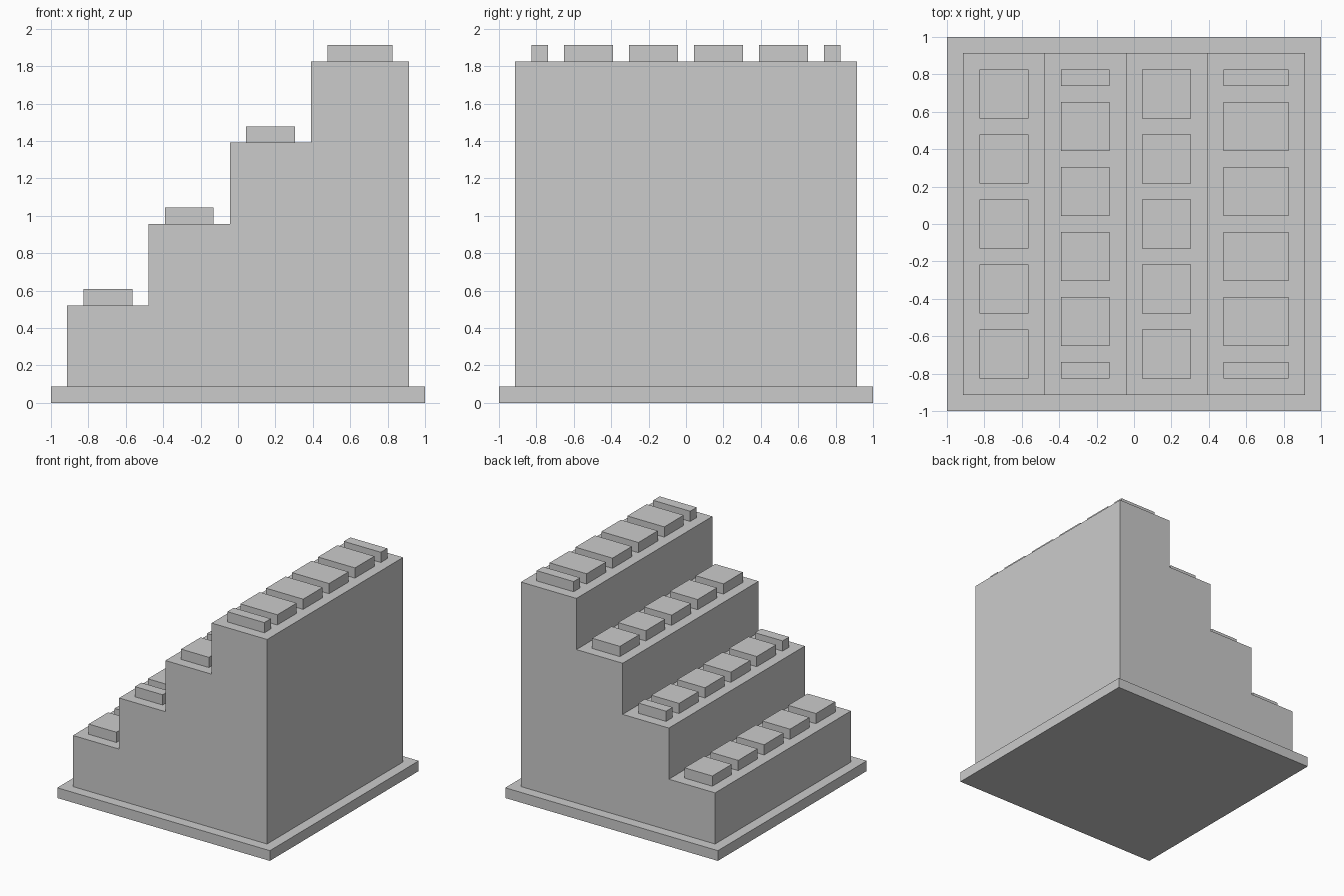
import bpy, bmesh

if "Cube" in bpy.data.objects:
    bpy.data.objects.remove(bpy.data.objects["Cube"])

U = 2 / 23  # the model sits on a grid of 23 units


def prism(name, profile, y0, y1):
    """Extrude an x-z profile (in grid units) from y0 to y1."""
    bm = bmesh.new()
    face = bm.faces.new([bm.verts.new((x * U, y0 * U, z * U)) for x, z in profile])
    ext = bmesh.ops.extrude_face_region(bm, geom=[face])["geom"]
    moved = [v for v in ext if isinstance(v, bmesh.types.BMVert)]
    bmesh.ops.translate(bm, verts=moved, vec=(0, (y1 - y0) * U, 0))
    bmesh.ops.recalc_face_normals(bm, faces=bm.faces[:])
    mesh = bpy.data.meshes.new(name)
    bm.to_mesh(mesh)
    bm.free()
    obj = bpy.data.objects.new(name, mesh)
    bpy.context.collection.objects.link(obj)
    return obj


def box(name, x0, x1, y0, y1, z0, z1):
    return prism(name, [(x0, z0), (x1, z0), (x1, z1), (x0, z1)], y0, y1)


# Base plate
box("base_plate", -11.5, 11.5, -11.5, 11.5, 0, 1)

# Stepped body: (left x, right x, top z) of each tread
steps = [(-10.5, -5.5, 6), (-5.5, -0.5, 11), (-0.5, 4.5, 16), (4.5, 10.5, 21)]
outline = [(10.5, 1), (-10.5, 1)]
for x0, x1, top in steps:
    outline += [(x0, top), (x1, top)]
prism("stair_body", outline, -10.5, 10.5)

# Raised slabs on the treads, in a running bond with half slabs on every other row
full_row = [(-9.5 + 4 * i, -6.5 + 4 * i) for i in range(5)]
offset_row = [(-9.5, -8.5)] + [(-7.5 + 4 * i, -4.5 + 4 * i) for i in range(4)] + [(8.5, 9.5)]
for row, (x0, x1, top) in enumerate(steps):
    for i, (y0, y1) in enumerate(offset_row if row % 2 else full_row):
        box(f"tread_{row + 1}_slab_{i + 1}", x0 + 1, x1 - 1, y0, y1, top, top + 1)
